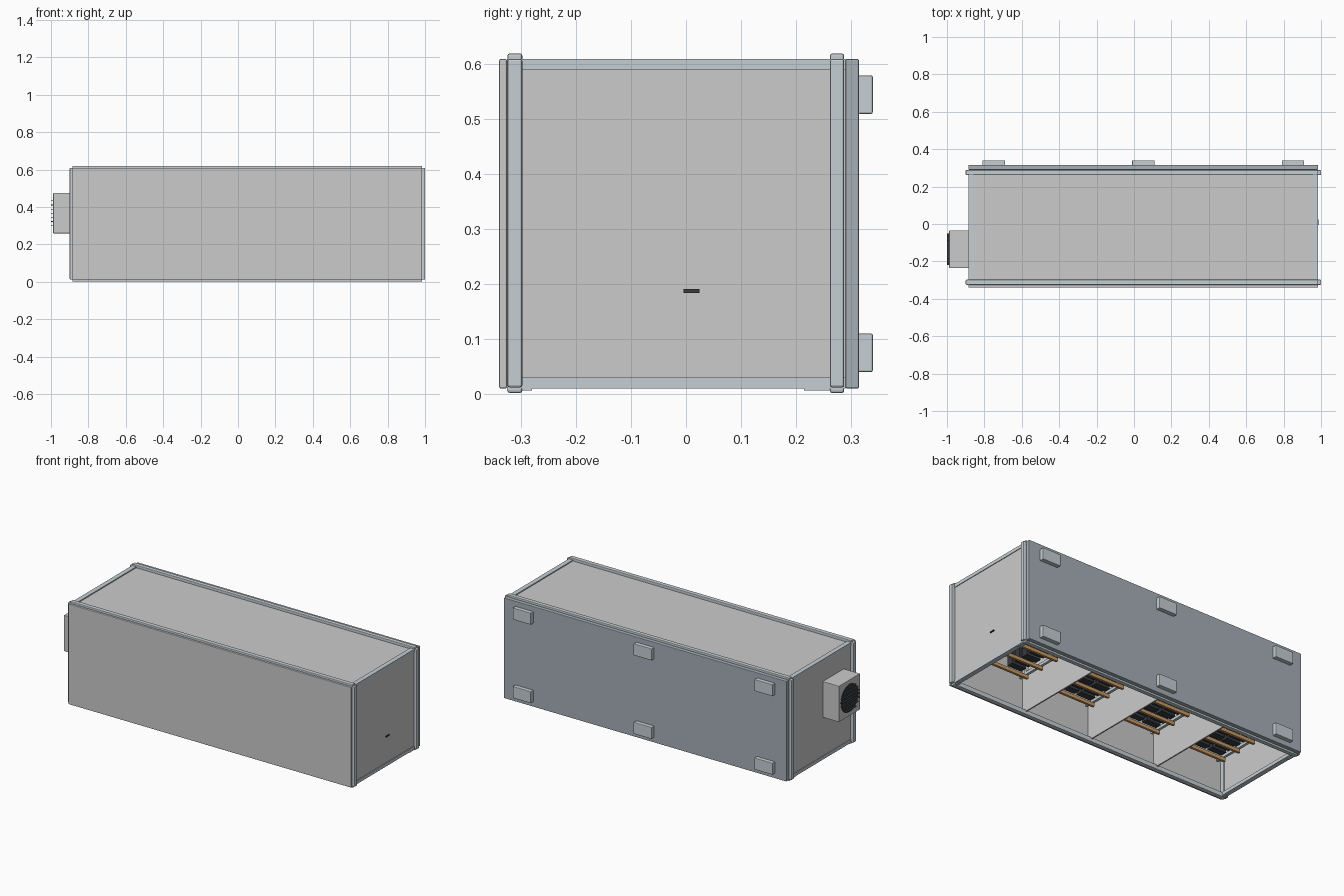
import bpy
import math

if "Cube" in bpy.data.objects:
    bpy.data.objects.remove(bpy.data.objects["Cube"])


def material(name, rgb):
    m = bpy.data.materials.new(name)
    m.diffuse_color = (*rgb, 1)
    m.use_nodes = True
    m.node_tree.nodes["Principled BSDF"].inputs["Base Color"].default_value = m.diffuse_color
    return m


STEEL = material("pale_steel", (0.56, 0.62, 0.65))
DARK = material("dark_grey", (0.04, 0.045, 0.05))
WOOD = material("wood", (0.6, 0.33, 0.13))
BLUE = material("slate_back", (0.38, 0.43, 0.47))


def box(name, x, y, z, mat=None, bevel=0):
    """Box from (min, max) ranges on each axis."""
    bpy.ops.mesh.primitive_cube_add(size=1, location=[sum(r) / 2 for r in (x, y, z)])
    o = bpy.context.object
    o.name = name
    o.scale = [r[1] - r[0] for r in (x, y, z)]
    bpy.ops.object.transform_apply(location=False, rotation=False, scale=True)
    if mat:
        o.data.materials.append(mat)
    if bevel:
        b = o.modifiers.new("bevel", 'BEVEL')
        b.width = bevel
        b.segments = 2
    return o


def cyl_x(name, r, x, y, z, mat=None, sides=32):
    bpy.ops.mesh.primitive_cylinder_add(vertices=sides, radius=r, depth=x[1] - x[0],
                                        location=(sum(x) / 2, y, z),
                                        rotation=(0, math.pi / 2, 0))
    o = bpy.context.object
    o.name = name
    if mat:
        o.data.materials.append(mat)
    bpy.ops.object.shade_smooth_by_angle()
    return o


X0, X1 = -0.885, 0.985

# Outer panels, open underneath
box("front_panel", (X0, X1), (-0.34, -0.326), (0.01, 0.61), bevel=0.003)
box("back_panel", (X0, X1), (0.29, 0.315), (0.01, 0.61), BLUE, 0.003)
box("top_panel", (X0 + 0.01, X1 - 0.01), (-0.33, 0.3), (0.592, 0.604))
box("left_end_panel", (X0 + 0.004, X0 + 0.014), (-0.328, 0.292), (0.012, 0.604))
box("right_end_panel", (X1 - 0.014, X1 - 0.004), (-0.328, 0.292), (0.012, 0.604))

# Rectangular frame bands running round the body near front and back
for side, y in (("front", (-0.325, -0.298)), ("back", (0.262, 0.288))):
    box(side + "_top_rail", (X0, X1), y, (0.59, 0.62), STEEL, 0.004)
    box(side + "_bottom_rail", (X0, X1), y, (0.002, 0.03), STEEL, 0.004)
    box(side + "_left_post", (-0.9, -0.865), y, (0.012, 0.61), STEEL, 0.004)
    box(side + "_right_post", (0.965, 1.0), y, (0.012, 0.61), STEEL, 0.004)

# Cross rails joining the bands at both ends, top and bottom
for end, x in (("left", (X0, X0 + 0.028)), ("right", (X1 - 0.028, X1))):
    for level, z in (("top", (0.59, 0.61)), ("bottom", (0.01, 0.03))):
        box(f"{end}_{level}_cross_rail", x, (-0.326, 0.29), z, STEEL)
    # Corner gussets beneath the frame
    for y in ((-0.326, -0.28), (0.215, 0.262)):
        box(end + "_corner_gusset", (x[0] + 0.002, x[1] - 0.002), y, (0.006, 0.02), STEEL)

# Mounting blocks on the back
for cx in (-0.75, 0.05, 0.85):
    for z in ((0.04, 0.11), (0.51, 0.58)):
        box("mounting_block", (cx - 0.06, cx + 0.06), (0.313, 0.34), z, STEEL, 0.003)

# Cable slot in the right end
box("cable_slot", (0.97, 0.987), (-0.005, 0.025), (0.184, 0.191), DARK)

# Exhaust housing with round louvred outlet
fy, fz = -0.135, 0.367
box("exhaust_housing", (-0.988, -0.88), (-0.235, -0.035), (0.26, 0.475), bevel=0.002)
cyl_x("exhaust_outlet", 0.083, (-0.99, -0.97), fy, fz, DARK)
for i in range(-3, 4):
    h = math.sqrt(0.083 ** 2 - (i * 0.022) ** 2)
    o = box("exhaust_louvre", (-1.0, -0.982), (fy - h, fy + h),
            (fz + i * 0.022 - 0.0015, fz + i * 0.022 + 0.0015), DARK)

# Interior dividers making four bays
dividers = (0.49, 0.04, -0.41)
for x in dividers:
    box("bay_divider", (x - 0.004, x + 0.004), (-0.326, 0.29), (0.02, 0.592))

# Equipment racks: wooden rails, steel bars and dark cards in each bay
for n, cx in enumerate((0.72, 0.265, -0.185, -0.635)):
    for y in (-0.24, -0.12, 0.0, 0.12):
        box("rack_wood_rail", (cx - 0.19, cx + 0.19), (y - 0.007, y + 0.007),
            (0.175, 0.195), WOOD)
    for x in (cx - 0.18, cx + 0.18):
        box("rack_side_bar", (x - 0.008, x + 0.008), (-0.29, 0.22), (0.195, 0.212), STEEL)
        for y in (-0.24, 0.12):
            box("rack_upright", (x - 0.008, x + 0.008), (y - 0.008, y + 0.008),
                (0.212, 0.34), STEEL)
    cols = (-0.09,) if n == 0 else (-0.11, 0.0, 0.11)
    for dx in cols:
        for k in range(6):
            y = -0.21 + k * 0.06
            box("processor_card", (cx + dx - 0.047, cx + dx + 0.047),
                (y - 0.02, y + 0.02), (0.197, 0.29), DARK)

# Small control box on the right end wall inside
box("control_box", (0.87, 0.965), (-0.08, 0.08), (0.2, 0.3), DARK)
